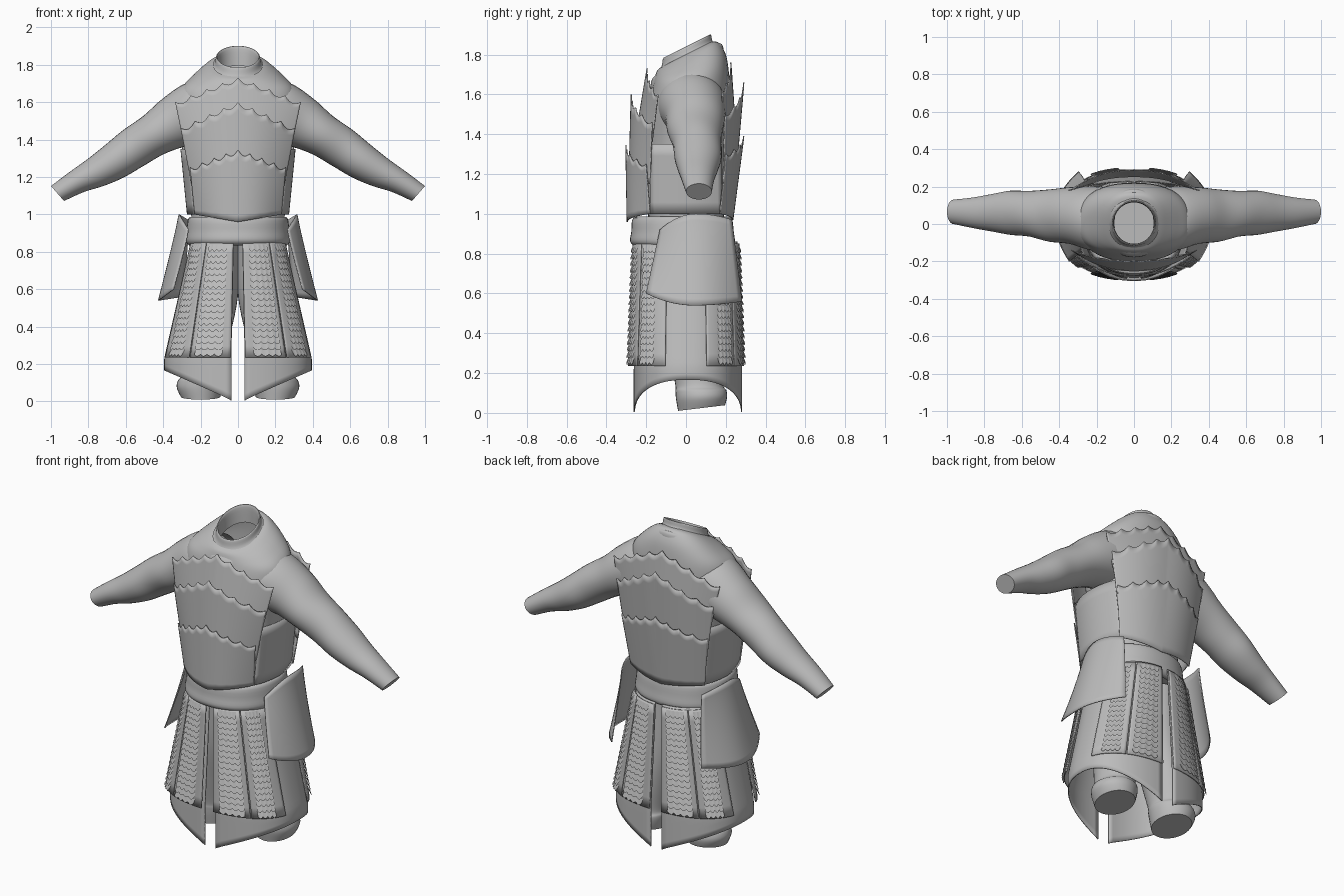
import bpy
from math import sin, cos, pi, radians, asin, copysign

cube = bpy.data.objects.get("Cube")
if cube:
    bpy.data.objects.remove(cube)

grey = bpy.data.materials.new("plain_grey")
grey.use_nodes = True
grey.diffuse_color = (0.5, 0.5, 0.5, 1)
grey.node_tree.nodes["Principled BSDF"].inputs["Base Color"].default_value = (0.5, 0.5, 0.5, 1)


def lerp(a, b, t):
    return a + (b - a) * t


def squared(c, power=0.85):
    """Sine or cosine pushed outwards for a slightly boxy ring."""
    return copysign(abs(c) ** power, c)


def spline(rows, t):
    """Smooth curve through rows of numbers, t from 0 to 1."""
    f = t * (len(rows) - 1)
    i = min(int(f), len(rows) - 2)
    f -= i
    quad = [rows[max(0, min(len(rows) - 1, i + k))] for k in (-1, 0, 1, 2)]
    return [b + 0.5 * f * (c - a + f * (2 * a - 5 * b + 4 * c - d + f * (3 * (b - c) + d - a)))
            for a, b, c, d in zip(*quad)]


def build(name, verts, faces, thick=0):
    mesh = bpy.data.meshes.new(name)
    mesh.from_pydata(verts, [], faces)
    mesh.materials.append(grey)
    obj = bpy.data.objects.new(name, mesh)
    bpy.context.collection.objects.link(obj)
    bpy.ops.object.select_all(action='DESELECT')
    obj.select_set(True)
    bpy.context.view_layer.objects.active = obj
    bpy.ops.object.mode_set(mode='EDIT')
    bpy.ops.mesh.select_all(action='SELECT')
    bpy.ops.mesh.normals_make_consistent(inside=False)
    bpy.ops.object.mode_set(mode='OBJECT')
    bpy.ops.object.shade_smooth_by_angle(angle=radians(40))
    if thick:
        mod = obj.modifiers.new("thickness", 'SOLIDIFY')
        mod.thickness = thick
        mod.offset = 0


def sheet(f, nu, nv, start=0):
    """Open grid of points f(u, v)."""
    verts = [f(i / nu, j / nv) for j in range(nv + 1) for i in range(nu + 1)]
    w = nu + 1
    faces = [[start + k for k in (j * w + i, j * w + i + 1, (j + 1) * w + i + 1, (j + 1) * w + i)]
             for j in range(nv) for i in range(nu)]
    return verts, faces


def tube(name, f, nu, nv, cap_start=False, cap_end=False):
    """Closed rings f(angle, v)."""
    verts = [f(2 * pi * i / nu, j / nv) for j in range(nv + 1) for i in range(nu)]
    faces = [(j * nu + i, j * nu + (i + 1) % nu, (j + 1) * nu + (i + 1) % nu, (j + 1) * nu + i)
             for j in range(nv) for i in range(nu)]
    if cap_start:
        faces.append(list(range(nu)))
    if cap_end:
        faces.append(list(range(nv * nu, (nv + 1) * nu)))
    build(name, verts, faces)


def body_tube(name, rows, nv, power, **caps):
    """Rings of height, half width, front depth, back depth and slope towards the back."""
    def f(a, v):
        z, w, front, back, slope = spline(rows, v)
        y = -(front if cos(a) > 0 else back) * squared(cos(a), power)
        return (w * squared(sin(a), power), y, z + slope * y)
    tube(name, f, 48, nv, **caps)


# Shirt body and waist sash
body_tube("shirt_body", [
    (0.85, 0.25, 0.2, 0.19, 0), (1.0, 0.25, 0.19, 0.19, 0), (1.2, 0.255, 0.2, 0.2, 0),
    (1.35, 0.268, 0.2, 0.21, 0), (1.5, 0.295, 0.2, 0.22, 0), (1.6, 0.31, 0.18, 0.22, 0.05),
    (1.68, 0.295, 0.165, 0.215, 0.15), (1.74, 0.232, 0.155, 0.2, 0.3), (1.785, 0.165, 0.145, 0.165, 0.45),
    (1.8, 0.13, 0.125, 0.13, 0.5)], 45, 0.85, cap_start=True)
body_tube("waist_sash", [
    (0.84, 0.23, 0.2, 0.2, 0), (0.835, 0.26, 0.25, 0.225, 0), (0.86, 0.28, 0.28, 0.245, 0),
    (0.91, 0.275, 0.275, 0.24, 0), (0.98, 0.265, 0.265, 0.23, 0), (0.985, 0.24, 0.2, 0.2, 0)], 20, 0.92)


# Tilted rolled collar
def collar(a, v):
    r, h = spline([(0.17, -0.15), (0.178, -0.11), (0.17, -0.075), (0.145, -0.058),
                   (0.124, -0.035), (0.117, 0.0), (0.108, -0.01), (0.108, -0.1)], v)
    y = -r * cos(a) * 1.03
    return (r * sin(a), y + 0.005, 1.84 + h + 0.5 * y)


tube("collar", collar, 48, 28)

# Sleeves: x, z, half thickness, half depth, y centre, tilt
ARM = [(0.13, 1.55, 0.165, 0.165, 0.03, 10), (0.22, 1.54, 0.172, 0.172, 0.03, 20),
       (0.34, 1.49, 0.142, 0.152, 0.045, 29), (0.45, 1.425, 0.116, 0.14, 0.045, 30),
       (0.56, 1.355, 0.11, 0.122, 0.055, 30), (0.66, 1.285, 0.1, 0.118, 0.06, 30),
       (0.76, 1.225, 0.084, 0.1, 0.06, 31), (0.86, 1.175, 0.066, 0.082, 0.06, 34),
       (0.965, 1.112, 0.053, 0.065, 0.065, 41)]
# Trouser legs: z, x, y, half width, half depth
LEG = [(0.84, 0.12, 0.0, 0.13, 0.16), (0.55, 0.13, 0.02, 0.128, 0.15), (0.3, 0.17, 0.05, 0.115, 0.135),
       (0.15, 0.19, 0.065, 0.108, 0.12), (0.11, 0.2, 0.075, 0.122, 0.128),
       (0.07, 0.205, 0.078, 0.122, 0.128), (0.015, 0.2, 0.078, 0.105, 0.118)]

for side, label in ((1, "left"), (-1, "right")):
    def arm(a, v):
        x, z, h, d, y, tilt = spline(ARM, v)
        n = radians(tilt)
        return (side * (x + h * cos(a) * sin(n)), y + d * sin(a), z + h * cos(a) * cos(n))

    def leg(a, v):
        z, x, y, w, d = spline(LEG, v)
        return (side * (x + w * cos(a)), y + d * sin(a), z + 0.12 * (y + d * sin(a)) * v ** 6)

    tube(label + "_sleeve", arm, 32, 40, cap_end=True)
    tube(label + "_trouser_leg", leg, 32, 36, cap_end=True)

    # Hip guard hanging from the sash
    def hip(u, v):
        s = 2 * u - 1
        top = 1.0 - (0.08 if s < 0 else 0.03) * s * s
        bottom = 0.54 + (0.06 if s < 0 else 0.02) * s * s
        y = lerp(lerp(-0.13, 0.23, u), lerp(-0.2, 0.28, u), v)
        wrap = lerp(0.05, 0.08 if s < 0 else 0.13, v)
        return (side * (lerp(0.315, 0.425, v ** 1.1) - wrap * s * s), y, lerp(top, bottom, v))

    build(label + "_hip_guard", *sheet(hip, 20, 14), thick=0.006)

    # Side panel between the front and back plates
    def panel(u, v):
        s = 2 * u - 1
        return (side * (lerp(0.305, 0.27, v) - 0.04 * s * s), lerp(-0.18, 0.18, u), lerp(1.35, 1.0, v))

    build(label + "_side_panel", *sheet(panel, 16, 6), thick=0.006)


# Overlapping body plates with scalloped top edges
def body_plate(name, face, centre, edge, low_mid, low_side, w, mid, rim):
    def f(u, v):
        s = 2 * u - 1
        top = lerp(centre, edge, abs(s) ** 1.1)
        low = lerp(low_mid, low_side, abs(s))
        z = lerp(top - 0.022 * abs(sin(pi * 4 * s)), low, v)
        t = (top - z) / (top - low)
        y = lerp(lerp(*mid, t), lerp(*rim, t), abs(s) ** 2.3)
        return (lerp(*w, t) * s, face * y, z)
    build(name, *sheet(f, 80, 10), thick=0.006)


body_plate("front_collar_plate", -1, 1.73, 1.6, 1.4, 1.36, (0.335, 0.285), (0.195, 0.25), (0.14, 0.17))
body_plate("front_chest_plate", -1, 1.6, 1.46, 1.2, 1.15, (0.305, 0.245), (0.275, 0.285), (0.17, 0.18))
body_plate("front_belly_plate", -1, 1.345, 1.25, 0.96, 1.0, (0.255, 0.23), (0.302, 0.295), (0.2, 0.18))
body_plate("back_collar_plate", 1, 1.76, 1.62, 1.4, 1.33, (0.35, 0.29), (0.225, 0.25), (0.18, 0.19))
body_plate("back_chest_plate", 1, 1.66, 1.5, 1.2, 1.15, (0.32, 0.265), (0.29, 0.25), (0.195, 0.185))
body_plate("back_waist_plate", 1, 1.39, 1.3, 0.97, 1.0, (0.285, 0.245), (0.29, 0.235), (0.2, 0.17))


# Coat skirt surface: angle measured from the front slit, height, outward offset, y centre
def skirt(side, face, a, z, out, centre):
    t = max(0.0, min(1.0, (0.85 - z) / 0.62))
    x = (lerp(0.25, 0.392, t) + out) * squared(sin(a))
    y = (lerp(0.245, 0.27, t) + out) * squared(cos(a))
    return (side * x, face * y + centre, z)


SLIT = asin(0.06)
for side, label in ((1, "left"), (-1, "right")):
    def coat(u, v):
        a = lerp(SLIT, pi - SLIT, u)
        hem = 0.005 + 0.17 * max(0.0, sin(a) - 0.06) ** 0.85
        return skirt(side, -1, a, lerp(0.86, hem, v), 0, 0.01)

    build(label + "_coat_skirt", *sheet(coat, 48, 24), thick=0.006)

    for face, end in ((-1, "front"), (1, "back")):
        # Plain tassets over the coat
        name = f"{label}_{end}_"
        for k, (lo, hi) in enumerate(((3.6, 36), (37, 74))):
            def tasset(u, v):
                return skirt(side, face, radians(lerp(lo, hi, u)), lerp(0.85, 0.235, v), 0.01, face * 0.01)
            build(f"{name}tasset_{k + 1}", *sheet(tasset, 14, 10), thick=0.006)

        # Rows of small wavy scales, flared at their lower edges
        for k, (lo, hi) in enumerate(((9, 31), (43, 62))):
            verts, faces = [], []
            for row in range(18):
                z = 0.84 - row * 0.033

                def scales(u, v):
                    wave = 0.012 * abs(sin(pi * 4 * u))
                    return skirt(side, face, radians(lerp(lo, hi, u)),
                                 z - v * (0.026 + wave), lerp(0.014, 0.024, v), face * 0.01)
                more, quads = sheet(scales, 24, 1, len(verts))
                verts += more
                faces += quads
            build(f"{name}scale_strip_{k + 1}", verts, faces)
